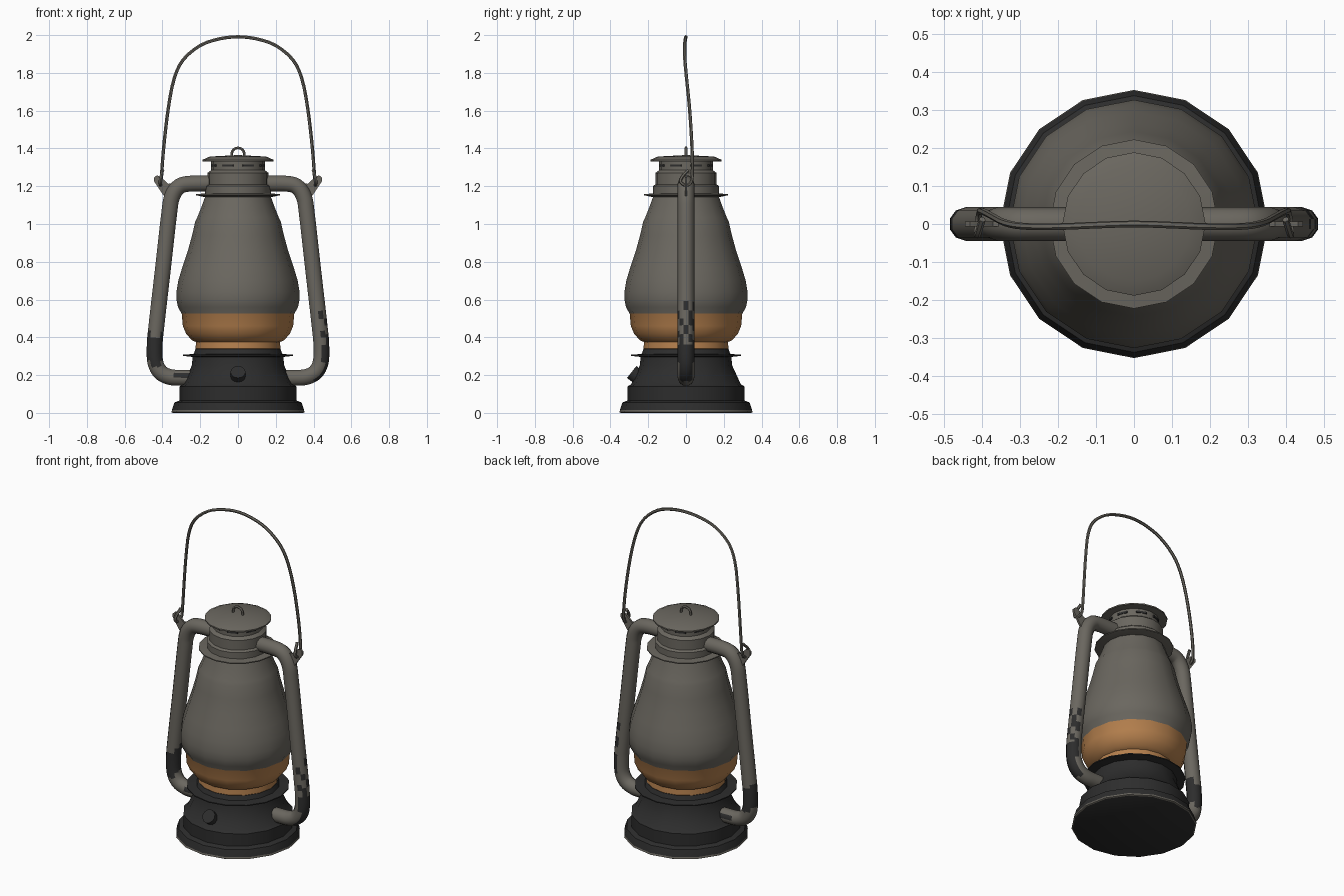
import bpy, bmesh, math
from mathutils import Vector, Matrix

if "Cube" in bpy.data.objects:
    bpy.data.objects.remove(bpy.data.objects["Cube"])


def make_mat(name, rgb):
    m = bpy.data.materials.new(name)
    m.diffuse_color = (*rgb, 1)
    m.use_nodes = True
    m.node_tree.nodes["Principled BSDF"].inputs["Base Color"].default_value = m.diffuse_color
    return m


STEEL = make_mat("worn steel", (0.145, 0.135, 0.115))
BLACK = make_mat("soot black", (0.026, 0.026, 0.026))
AMBER = make_mat("amber brass", (0.46, 0.215, 0.075))


def finish(name, bm, mats, rule=None, angle=35):
    bmesh.ops.recalc_face_normals(bm, faces=bm.faces)
    if rule:
        for f in bm.faces:
            f.material_index = rule(f.calc_center_median(), f.normal)
    me = bpy.data.meshes.new(name)
    bm.to_mesh(me)
    bm.free()
    for m in mats:
        me.materials.append(m)
    ob = bpy.data.objects.new(name, me)
    bpy.context.collection.objects.link(ob)
    bpy.ops.object.select_all(action='DESELECT')
    ob.select_set(True)
    bpy.context.view_layer.objects.active = ob
    bpy.ops.object.shade_smooth_by_angle(angle=math.radians(angle))
    return ob


def skin(bm, rings):
    for a, b in zip(rings, rings[1:]):
        n = len(a)
        for i in range(n):
            bm.faces.new((a[i], a[(i + 1) % n], b[(i + 1) % n], b[i]))
    bm.faces.new(rings[0])
    bm.faces.new(rings[-1])


def lathe(name, profile, mats, rule=None, n=16, angle=35):
    bm = bmesh.new()
    rings = [[bm.verts.new((r * math.cos(2 * math.pi * i / n), r * math.sin(2 * math.pi * i / n), z))
              for i in range(n)] for r, z in profile]
    skin(bm, rings)
    return finish(name, bm, mats, rule, angle)


def smooth_path(pts, steps):
    p = [Vector(q) for q in pts]
    p = [2 * p[0] - p[1]] + p + [2 * p[-1] - p[-2]]
    out = []
    for i in range(1, len(p) - 2):
        a, b, c, d = p[i - 1:i + 3]
        for s in range(steps):
            t = s / steps
            out.append(0.5 * (2 * b + (c - a) * t + (2 * a - 5 * b + 4 * c - d) * t * t
                              + (3 * b - a - 3 * c + d) * t ** 3))
    return out + [p[-2]]


def tube(name, path, radius, n, mats, rule=None):
    bm = bmesh.new()
    rings, tan, side = [], None, Vector((0, 1, 0))
    for i, p in enumerate(path):
        t = (path[min(i + 1, len(path) - 1)] - path[max(i - 1, 0)]).normalized()
        if tan:
            side = tan.rotation_difference(t) @ side
        side = (side - t * side.dot(t)).normalized()
        up, tan = t.cross(side), t
        rings.append([bm.verts.new(p + radius * (side * math.cos(2 * math.pi * k / n)
                                                 + up * math.sin(2 * math.pi * k / n))) for k in range(n)])
    skin(bm, rings)
    return finish(name, bm, mats, rule, 50)


# Fuel tank base with steel bottom trim
lathe("tank_base", [(0.345, 0), (0.352, 0.004), (0.35, 0.014), (0.337, 0.055), (0.31, 0.065),
                    (0.31, 0.14), (0.29, 0.152), (0.245, 0.25), (0.24, 0.296), (0.29, 0.302),
                    (0.29, 0.308), (0.235, 0.312), (0.225, 0.338), (0.20, 0.338)],
      [BLACK, STEEL], lambda c, nrm: 1 if c.z < 0.012 and nrm.z > -0.9 else 0)

# Globe: amber below, steel above
lathe("globe", [(0.215, 0.33), (0.225, 0.34), (0.222, 0.375), (0.245, 0.385), (0.275, 0.42),
                (0.292, 0.46), (0.298, 0.525), (0.318, 0.56), (0.326, 0.60), (0.326, 0.64),
                (0.316, 0.70), (0.295, 0.77), (0.265, 0.86), (0.243, 0.94), (0.226, 1.015),
                (0.216, 1.035), (0.19, 1.10), (0.172, 1.15)],
      [STEEL, AMBER], lambda c, nrm: 1 if c.z < 0.52 else 0, angle=32)

# Chimney with collar, steps and cap
lathe("chimney", [(0.165, 1.14), (0.222, 1.152), (0.222, 1.158), (0.175, 1.162), (0.175, 1.20),
                  (0.162, 1.21), (0.162, 1.27), (0.142, 1.285), (0.142, 1.335)], [STEEL])
lathe("chimney_cap", [(0.13, 1.33), (0.188, 1.332), (0.188, 1.34), (0.15, 1.357), (0.02, 1.364)], [STEEL])

# Lifting ring on the cap
ring = [(0.033 * math.cos(a), 0, 1.373 + 0.03 * math.sin(a))
        for a in [math.pi * k / 8 for k in range(9)]]
tube("cap_ring", [Vector(p) for p in [(0.033, 0, 1.35)] + ring + [(-0.033, 0, 1.35)]], 0.008, 6, [STEEL])

# Dark vent slots under the cap
bm = bmesh.new()
for k in range(8):
    a = 2 * math.pi * (k + 0.5) / 8
    bmesh.ops.create_cube(bm, size=1, matrix=Matrix.Rotation(a, 4, 'Z')
                          @ Matrix.Translation((0.139, 0, 1.31)) @ Matrix.Diagonal((0.009, 0.06, 0.012, 1)))
finish("vent_slots", bm, [BLACK])

# Fuel filler cap on the front slope
bm = bmesh.new()
bmesh.ops.create_cone(bm, cap_ends=True, segments=12, radius1=0.04, radius2=0.04, depth=0.07,
                      matrix=Matrix.Translation((0, -0.26, 0.195)) @ Matrix.Rotation(math.radians(52), 4, 'X'))
finish("filler_cap", bm, [BLACK])


# Paint remnants on the side tubes
def paint(c, nrm):
    wob = 0.03 * math.sin(9 * nrm.y + 40 * c.z)
    if c.x < 0:
        return 1 if 0.27 < c.z + wob < 0.42 or (c.z < 0.2 and nrm.z > 0 and abs(c.x) < 0.36) else 0
    if 0.17 < c.z < 0.36 and abs(c.x) > 0.38 and nrm.x > 0.3:
        return 1
    return 1 if 0.36 < c.z < 0.58 and nrm.x > 0.2 and math.sin(60 * c.z + 5 * nrm.y) > 0.2 else 0


arm = [(0.13, 1.215), (0.26, 1.213), (0.315, 1.195), (0.35, 1.14), (0.365, 1.05), (0.40, 0.74),
       (0.432, 0.46), (0.441, 0.36), (0.438, 0.27), (0.41, 0.215), (0.36, 0.19), (0.30, 0.186), (0.2, 0.186)]
for s, label in ((-1, "left"), (1, "right")):
    # Hollow side tube
    tube(label + "_side_tube", smooth_path([(s * x, 0, z) for x, z in arm], 6), 0.044, 10,
         [STEEL, BLACK], paint)
    # Bail ear plate
    bm = bmesh.new()
    out = [(0.335, 1.215), (0.37, 1.213), (0.41, 1.25), (0.43, 1.258), (0.444, 1.245),
           (0.444, 1.225), (0.39, 1.145), (0.37, 1.12), (0.35, 1.12)]
    f = bm.faces.new([bm.verts.new((s * x, -0.006, z)) for x, z in out])
    ext = bmesh.ops.extrude_face_region(bm, geom=[f])
    bmesh.ops.translate(bm, vec=(0, 0.012, 0), verts=[v for v in ext["geom"] if isinstance(v, bmesh.types.BMVert)])
    finish(label + "_bail_ear", bm, [STEEL])

# Wire bail with hooked ends
half = [(0.398, 0.012, 1.285), (0.408, -0.02, 1.25), (0.412, -0.028, 1.222), (0.41, 0, 1.205),
        (0.406, 0.028, 1.225), (0.402, 0.034, 1.30), (0.39, 0.03, 1.44), (0.368, 0.018, 1.62),
        (0.338, 0.003, 1.77), (0.29, -0.006, 1.87), (0.20, -0.007, 1.945), (0.10, -0.003, 1.98)]
path = half + [(0, 0, 1.991)] + [(-x, y, z) for x, y, z in reversed(half)]
tube("bail_wire", smooth_path(path, 3), 0.009, 6, [STEEL])
